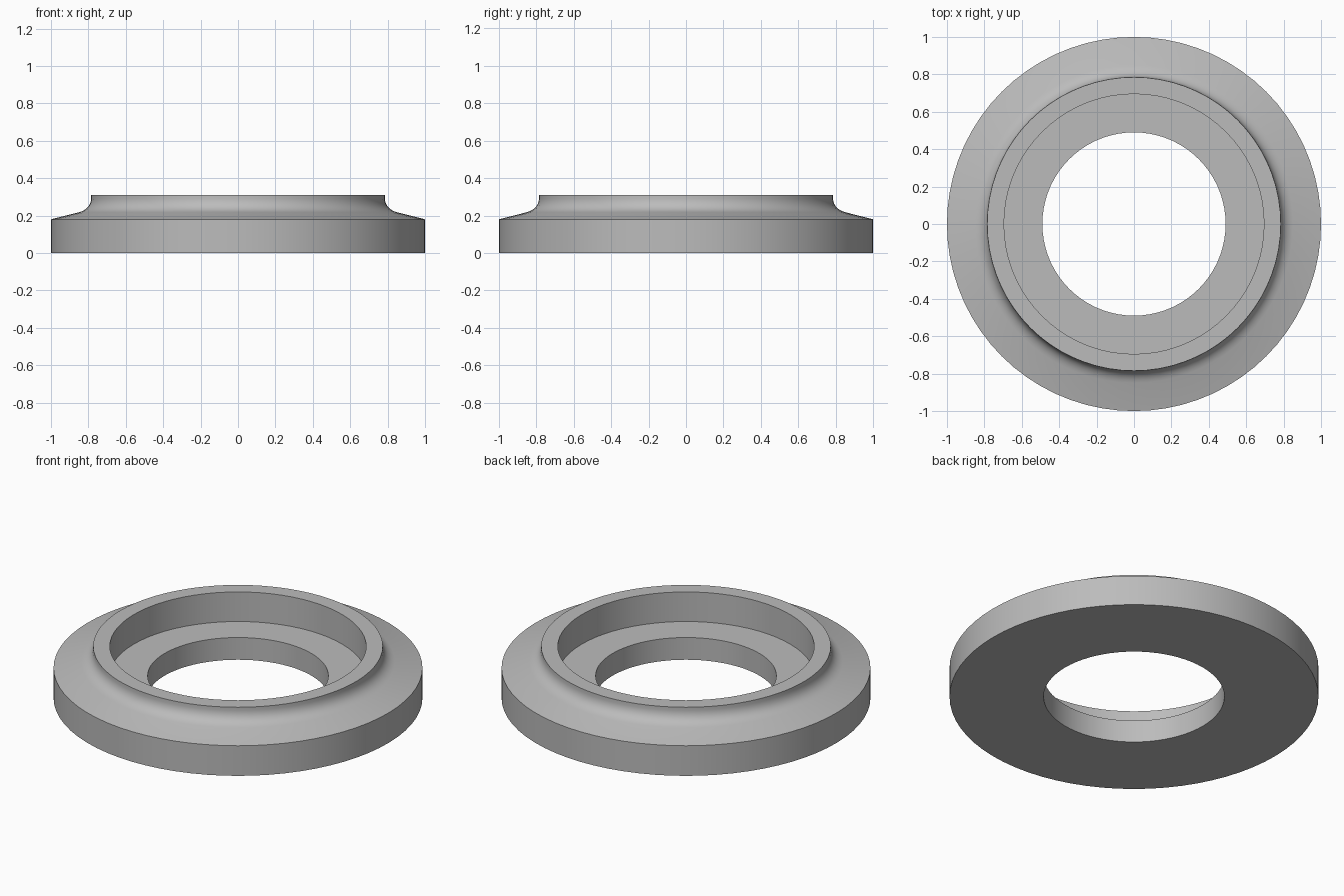
import bpy, bmesh, math
from mathutils import Vector

cube = bpy.data.objects.get("Cube")
if cube:
    bpy.data.objects.remove(cube, do_unlink=True)

SEGMENTS = 72

# Grey metal
metal = bpy.data.materials.new("grey_metal")
metal.use_nodes = True
grey = (0.5, 0.5, 0.5, 1)
metal.diffuse_color = grey
metal.node_tree.nodes["Principled BSDF"].inputs["Base Color"].default_value = grey


def fillet(start, corner, end, steps=8):
    """Points of a smooth curve from start to end, pulled towards corner."""
    a, b, c = Vector(start), Vector(corner), Vector(end)
    return [a * (1 - t) ** 2 + b * 2 * t * (1 - t) + c * t ** 2
            for t in (i / steps for i in range(steps + 1))]


# Half section: bore, seat, socket wall, rim, filleted neck, sloped flange
profile = [(0.49, 0), (0.49, 0.133), (0.695, 0.133), (0.695, 0.31), (0.785, 0.31)]
profile += fillet((0.785, 0.29), (0.79, 0.235), (0.85, 0.218))
profile += [(1, 0.18), (1, 0)]

# Revolve the closed section about the vertical axis
bm = bmesh.new()
verts = [bm.verts.new((r, 0, z)) for r, z in profile]
edges = [bm.edges.new((v, verts[(i + 1) % len(verts)])) for i, v in enumerate(verts)]
bmesh.ops.spin(bm, geom=verts + edges, cent=(0, 0, 0), axis=(0, 0, 1),
               angle=math.tau, steps=SEGMENTS, use_merge=True)
bmesh.ops.remove_doubles(bm, verts=bm.verts[:], dist=0.0001)
bmesh.ops.recalc_face_normals(bm, faces=bm.faces[:])
mesh = bpy.data.meshes.new("flanged_ring")
bm.to_mesh(mesh)
bm.free()
mesh.materials.append(metal)

ring = bpy.data.objects.new("flanged_ring", mesh)
bpy.context.collection.objects.link(ring)
bpy.context.view_layer.objects.active = ring
ring.select_set(True)
bpy.ops.object.shade_smooth_by_angle(angle=math.radians(30))
